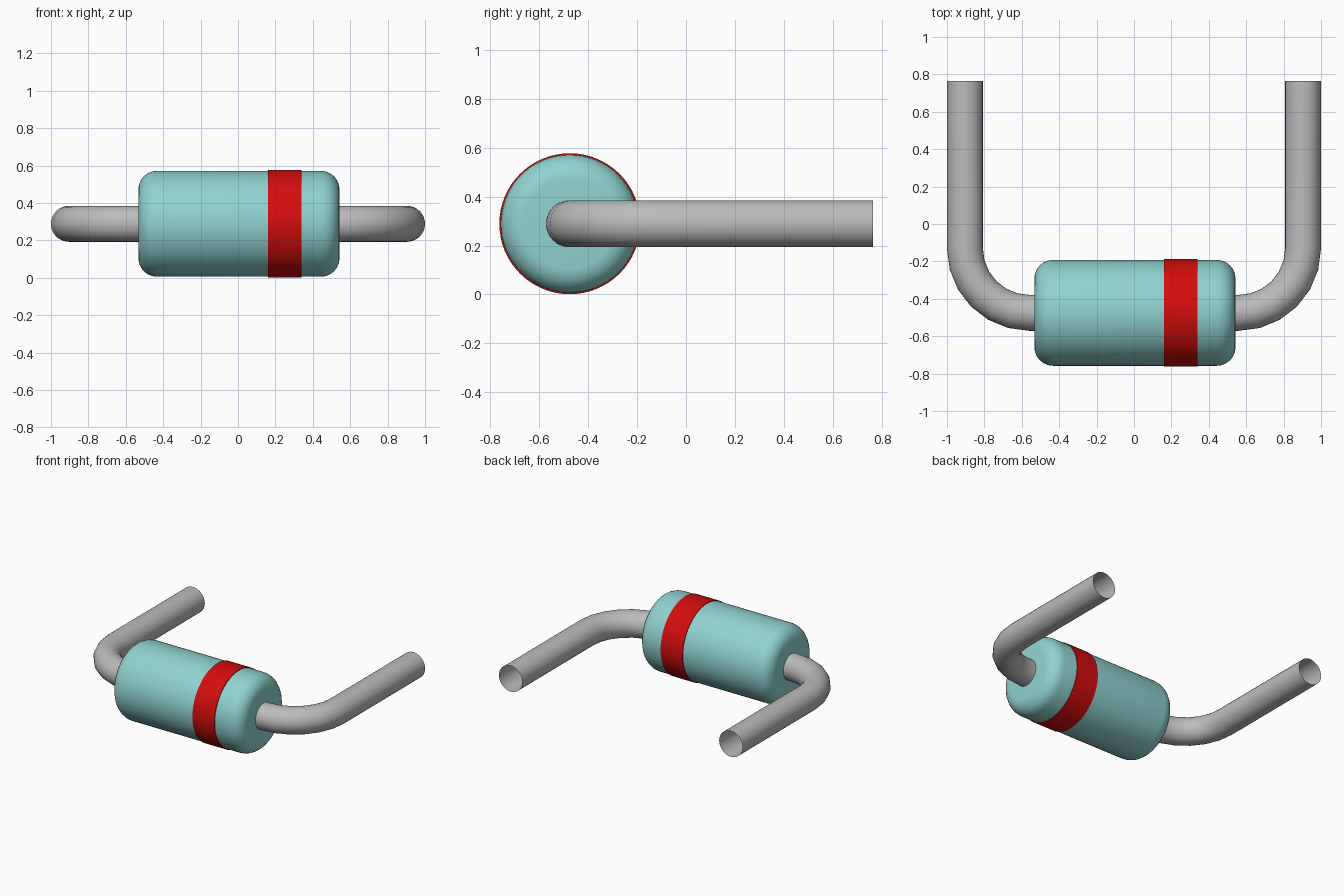
import bpy, bmesh, math
from mathutils import Vector

old = bpy.data.objects.get("Cube")
if old:
    bpy.data.objects.remove(old, do_unlink=True)

AXIS_Y, AXIS_Z = -0.475, 0.289   # centre line of the body


def material(name, rgb, rough=0.5):
    m = bpy.data.materials.new(name)
    m.use_nodes = True
    m.diffuse_color = (*rgb, 1)
    bsdf = m.node_tree.nodes["Principled BSDF"]
    bsdf.inputs["Base Color"].default_value = (*rgb, 1)
    bsdf.inputs["Roughness"].default_value = rough
    return m


def loft(name, rings, mat, sides, capped):
    """Skin circular rings given as (x, y, heading angle, radius)."""
    bm = bmesh.new()
    loops = []
    for x, y, a, r in rings:
        side = Vector((-math.sin(a), math.cos(a), 0))
        up = Vector((0, 0, 1))
        centre = Vector((x, y, AXIS_Z))
        loop = []
        for i in range(sides):
            t = 2 * math.pi * i / sides
            loop.append(bm.verts.new(centre + r * (math.cos(t) * side + math.sin(t) * up)))
        loops.append(loop)
    for p, q in zip(loops, loops[1:]):
        for i in range(sides):
            j = (i + 1) % sides
            bm.faces.new((p[i], p[j], q[j], q[i]))
    if capped:
        bm.faces.new(loops[0][::-1])
        bm.faces.new(loops[-1])
    mesh = bpy.data.meshes.new(name)
    bm.to_mesh(mesh)
    bm.free()
    mesh.materials.append(mat)
    ob = bpy.data.objects.new(name, mesh)
    bpy.context.collection.objects.link(ob)
    bpy.ops.object.select_all(action='DESELECT')
    ob.select_set(True)
    bpy.context.view_layer.objects.active = ob
    bpy.ops.object.shade_smooth_by_angle(angle=math.radians(35))
    return ob


teal = material("pale teal", (0.28, 0.65, 0.64))
red = material("red", (0.65, 0.004, 0.004))
grey = material("wire grey", (0.50, 0.50, 0.50))

# Body: cylinder along x with rounded rims
X0, X1, R, ROUND, STEPS = -0.533, 0.543, 0.283, 0.10, 6
rim = [(ROUND * (1 - math.sin(t)), R - ROUND * (1 - math.cos(t)))
       for t in (math.pi / 2 * k / STEPS for k in range(STEPS + 1))]
left_end = [(X0 + d, AXIS_Y, 0, r) for d, r in reversed(rim)]
right_end = [(X1 - d, AXIS_Y, 0, r) for d, r in rim]
loft("body", left_end + right_end, teal, 64, True)

# Polarity band: slightly proud ring
loft("polarity_band", [(0.16, AXIS_Y, 0, 0.281), (0.16, AXIS_Y, 0, 0.288),
                       (0.34, AXIS_Y, 0, 0.288), (0.34, AXIS_Y, 0, 0.281)],
     red, 64, False)

# Bent wire leads: open tubes, mirrored across x
WIRE_R, BEND, WIRE_X, BACK = 0.096, 0.345, 0.904, 0.765
bend_x, bend_y = WIRE_X - BEND, AXIS_Y + BEND
path = [(0.48, AXIS_Y, 0, WIRE_R)]
for k in range(7):
    a = math.pi / 2 * k / 6
    path.append((bend_x + BEND * math.sin(a), bend_y - BEND * math.cos(a), a, WIRE_R))
path.append((WIRE_X, BACK, math.pi / 2, WIRE_R))
leads = loft("wire_leads", path, grey, 32, False)
leads.modifiers.new("Mirror", 'MIRROR').use_axis = (True, False, False)
